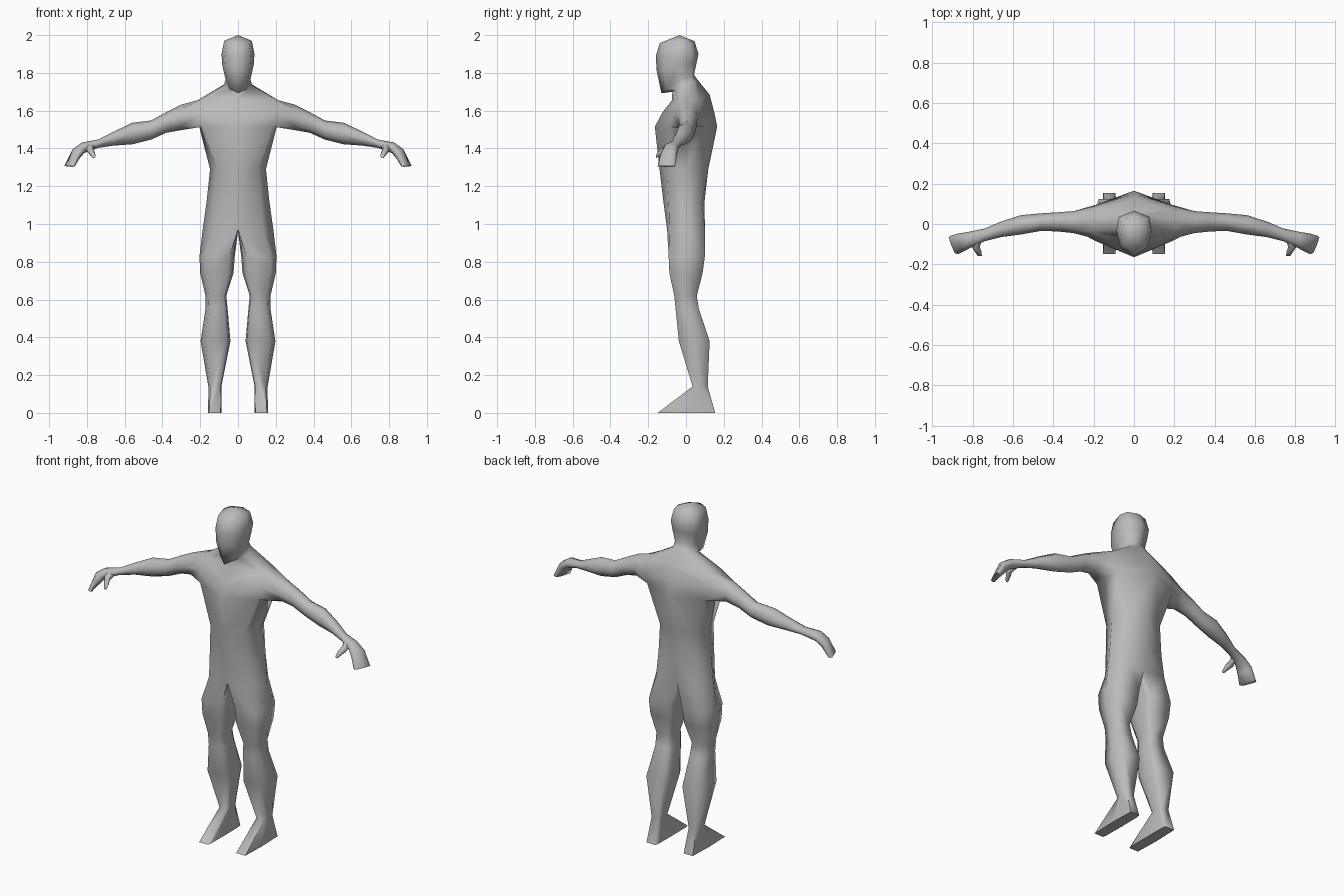
import bpy, bmesh, math

if "Cube" in bpy.data.objects:
    bpy.data.objects.remove(bpy.data.objects["Cube"])

skin = bpy.data.materials.new("grey_skin")
skin.diffuse_color = (0.5, 0.5, 0.5, 1)
skin.use_nodes = True
skin.node_tree.nodes["Principled BSDF"].inputs["Base Color"].default_value = skin.diffuse_color
bm = bmesh.new()


def verts(points):
    return [bm.verts.new(p) for p in points]


def bridge(a, b, closed=True):
    n = len(a)
    for i in range(n if closed else n - 1):
        j = (i + 1) % n
        bm.faces.new((a[i], a[j], b[j], b[i]))


def loft(loop, rings):
    for ring in rings:
        new = verts(ring)
        bridge(loop, new)
        loop = new
    bm.faces.new(loop)


# Half rings run front centre, front, side, back, back centre
def half(z, a, w, yf, ya, yc, yk, zk=0.0):
    return verts([(0, yf, z), (a, ya, z), (w, (ya + yc) / 2, z), (a, yc, z), (0, yk, z + zk)])


# Torso
hip = half(0.97, .13, .187, -.10, -.088, .10, .085)
belly = half(1.12, .122, .166, -.12, -.092, .085, .098)
waist = half(1.29, .112, .148, -.14, -.10, .085, .118)
chest = half(1.515, .19, .205, -.165, -.085, .095, .165)
shoulder = half(1.655, .20, .215, -.075, -.045, .065, .125, .03)
for low, high in ((hip, belly), (belly, waist), (waist, chest)):
    bridge(low, high, False)
mid = verts([(0, -.125, 1.59), (.205, -.07, 1.585), (.205, .085, 1.585), (0, .15, 1.59)])
for s, m in (((0, 1), (0, 1)), ((3, 4), (2, 3))):      # arm hole stays open at the side
    bridge([chest[i] for i in s], [mid[i] for i in m], False)
    bridge([mid[i] for i in m], [shoulder[i] for i in s], False)

# Neck and head
prev = shoulder
for pts in (
    [(0, -.072, 1.70), (.05, -.055, 1.712), (.075, -.005, 1.735), (.055, .045, 1.75), (0, .06, 1.765)],
    [(0, -.13, 1.692), (.045, -.10, 1.715), (.066, -.03, 1.765), (.052, .03, 1.78), (0, .042, 1.79)],
    [(0, -.155, 1.81), (.062, -.118, 1.81), (.083, -.04, 1.84), (.07, .03, 1.85), (0, .058, 1.86)],
    [(0, -.16, 1.89), (.068, -.115, 1.89), (.087, -.03, 1.90), (.076, .035, 1.90), (0, .066, 1.90)],
    [(0, -.138, 1.958), (.058, -.105, 1.96), (.073, -.03, 1.97), (.064, .022, 1.968), (0, .045, 1.968)],
):
    ring = verts(pts)
    bridge(prev, ring, False)
    prev = ring
crown = bm.verts.new((0, -.035, 2.0))
for i in range(4):
    bm.faces.new((prev[i], prev[i + 1], crown))


# Leg with foot: eight-sided rings fitted to x and y ranges
def leg_ring(z, x0, x1, y0, y1, p=.8):
    unit = []
    for deg in (-130, -50, 0, 50, 130, 155, 180, -155):
        c, s = math.cos(math.radians(deg)), math.sin(math.radians(deg))
        top = math.sin(math.radians(50)) ** p
        unit.append((math.copysign(abs(c) ** p, c), math.copysign(abs(s) ** p, s) / top))
    return [((x0 + x1) / 2 + u * (x1 - x0) / 2, (y0 + y1) / 2 + v * (y1 - y0) / 2, z) for u, v in unit]


crotch = verts([(0, .045, .965), (0, 0, .96), (0, -.05, .965)])
loft(hip + crotch, [leg_ring(*r) for r in (
    (.83, .017, .204, -.092, .10), (.74, .024, .2, -.088, .088), (.62, .062, .172, -.062, .057),
    (.55, .055, .172, -.055, .068), (.38, .04, .198, -.038, .125), (.14, .088, .157, .035, .115),
    (.0, .088, .158, -.15, .155, .35))])


# Arm and hand: lean shifts the lower edge inward, skew shifts the front edge inward
def arm_ring(x, y0, y1, z0, z1, lean=0.0, skew=0.0, k=.68):
    cy, cz, ry, rz = (y0 + y1) / 2, (z0 + z1) / 2, (y1 - y0) / 2, (z1 - z0) / 2
    shape = ((-k, -k), (0, -1), (k, -k), (1, 0), (k, k), (0, 1), (-k, k), (-1, 0))
    return [(x - lean * (1 - v) / 2 - skew * (1 - u) / 2, cy + u * ry, cz + v * rz) for u, v in shape]


hole = [chest[1], chest[2], chest[3], mid[2], shoulder[3], shoulder[2], shoulder[1], mid[1]]
loft(hole, [arm_ring(*r) for r in (
    (.30, -.045, .064, 1.497, 1.632), (.38, -.037, .058, 1.483, 1.592), (.46, -.034, .053, 1.447, 1.548),
    (.56, -.052, .044, 1.422, 1.536), (.66, -.065, .012, 1.415, 1.488), (.74, -.085, -.022, 1.403, 1.447),
    (.83, -.12, -.04, 1.375, 1.432, .01, .01), (.89, -.135, -.047, 1.345, 1.397, .035, .03),
    (.925, -.15, -.058, 1.303, 1.308, .03, .035, .85))])

# Thumb
thumb = [[(x + r * math.cos(t), y, z + r * math.sin(t)) for t in (i * math.pi / 3 for i in range(6))]
         for x, y, z, r in ((.775, -.075, 1.415, .02), (.785, -.115, 1.395, .02),
                            (.772, -.14, 1.375, .016), (.765, -.16, 1.357, .010))]
base = verts(thumb[0])
loft(base, thumb[1:])
bm.faces.new(base[::-1])

# Mirrored whole figure
bmesh.ops.recalc_face_normals(bm, faces=bm.faces)
geom = bmesh.ops.duplicate(bm, geom=bm.verts[:] + bm.edges[:] + bm.faces[:])["geom"]
copies = [g for g in geom if isinstance(g, bmesh.types.BMVert)]
for v in copies:
    v.co.x *= -1
bmesh.ops.remove_doubles(bm, verts=[v for v in bm.verts if abs(v.co.x) < 1e-5], dist=1e-5)
bmesh.ops.recalc_face_normals(bm, faces=bm.faces)

mesh = bpy.data.meshes.new("human_figure")
bm.to_mesh(mesh)
bm.free()
mesh.materials.append(skin)
figure = bpy.data.objects.new("human_figure", mesh)
bpy.context.collection.objects.link(figure)
bpy.context.view_layer.objects.active = figure
figure.select_set(True)
bpy.ops.object.shade_smooth_by_angle(angle=math.radians(75))
